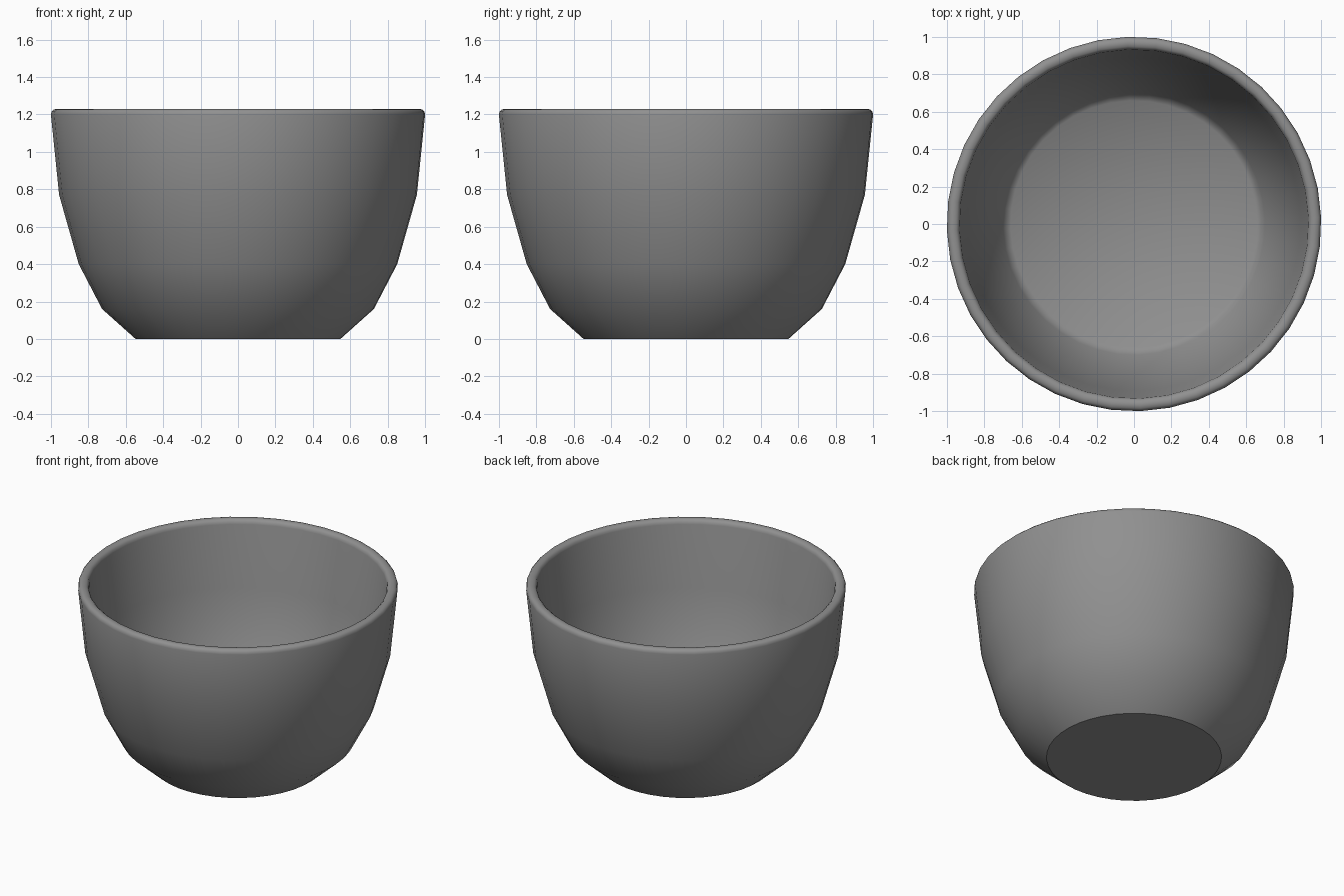
import bpy, bmesh, math

if "Cube" in bpy.data.objects:
    bpy.data.objects.remove(bpy.data.objects["Cube"])

SIDES = 40
START = math.radians(2)

# Bowl profile (radius, height): base, outer wall, rounded rim, inner wall, floor
PROFILE = [(0.548, 0), (0.727, 0.16), (0.852, 0.4), (0.957, 0.77), (1.001, 1.2),
           (0.997, 1.216), (0.986, 1.227), (0.968, 1.23), (0.95, 1.227),
           (0.938, 1.216), (0.933, 1.2), (0.892, 0.78), (0.792, 0.42),
           (0.70, 0.228), (0.685, 0.207), (0.66, 0.19)]
FLOOR_CENTRE = 0.14


def lathe(name, profile, top_z):
    bm = bmesh.new()
    rings = []
    for r, z in profile:
        rings.append([bm.verts.new((r * math.cos(START + i * math.tau / SIDES),
                                    r * math.sin(START + i * math.tau / SIDES), z))
                      for i in range(SIDES)])
    for a, b in zip(rings, rings[1:]):
        for i in range(SIDES):
            j = (i + 1) % SIDES
            bm.faces.new((a[i], a[j], b[j], b[i]))
    # Flat foot and shallow dished floor
    bm.faces.new(rings[0][::-1])
    centre = bm.verts.new((0, 0, top_z))
    for i in range(SIDES):
        bm.faces.new((rings[-1][i], rings[-1][(i + 1) % SIDES], centre))
    mesh = bpy.data.meshes.new(name)
    bm.to_mesh(mesh)
    bm.free()
    obj = bpy.data.objects.new(name, mesh)
    bpy.context.collection.objects.link(obj)
    bpy.context.view_layer.objects.active = obj
    obj.select_set(True)
    bpy.ops.object.shade_smooth_by_angle(angle=math.radians(40))
    return obj


bowl = lathe("bowl", PROFILE, FLOOR_CENTRE)

# Dark grey glaze
glaze = bpy.data.materials.new("dark_grey")
glaze.diffuse_color = (0.28, 0.28, 0.28, 1)
glaze.use_nodes = True
glaze.node_tree.nodes["Principled BSDF"].inputs["Base Color"].default_value = glaze.diffuse_color
bowl.data.materials.append(glaze)
